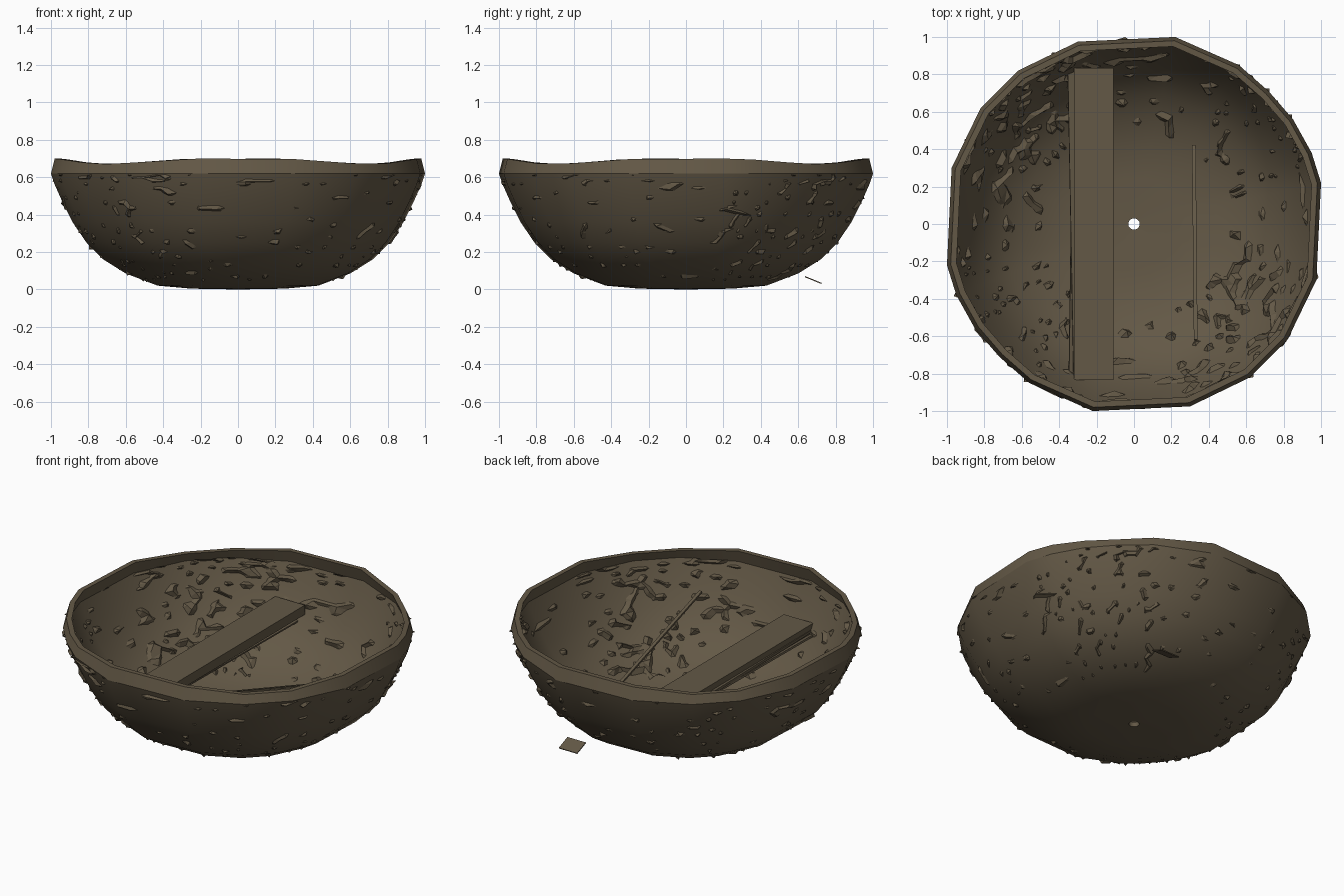
import bpy, bmesh, math, random
from mathutils import Vector, Matrix

if "Cube" in bpy.data.objects:
    bpy.data.objects.remove(bpy.data.objects["Cube"])

random.seed(4)
wood = bpy.data.materials.new("weathered brown")
wood.diffuse_color = (0.125, 0.098, 0.061, 1)
wood.use_nodes = True
wood.node_tree.nodes["Principled BSDF"].inputs["Base Color"].default_value = wood.diffuse_color

# Rim outline (half, the rest is the same turned by 180 degrees) and wall section
half = [(1, .22), (.95, .38), (.85, .56), (.72, .71), (.56, .85), (.22, 1),
        (-.30, .975), (-.62, .82), (-.82, .62)]
half = half[:6] + half[6:] + [(-.975, .30)]
outline = [Vector(p) for p in half] + [-Vector(p) for p in half]
N = len(outline)
section = [Vector(p) for p in [(.03, 0), (.25, .004), (.43, .02), (.6, .085), (.72, .16),
           (.81, .25), (.885, .36), (.94, .47), (.98, .56), (1, .62), (.98, .70)]]


def wall_point(u, v, d=0.0):
    """Point on the wall: u round the rim, v up the section, d outward."""
    i = int(u) % N
    xy = outline[i].lerp(outline[(i + 1) % N], u % 1)
    j = min(int(v), len(section) - 2)
    a, b = section[j], section[j + 1]
    p = a.lerp(b, v - j)
    t = (b - a).normalized()
    r, z = p.x + t.y * d, p.y - t.x * d
    if v >= len(section) - 1:          # rim dips at the diagonals
        z = p.y - .03 * abs(math.sin(2 * math.atan2(xy.y, xy.x))) ** 4
    return Vector((xy.x * r, xy.y * r, max(z, 0)))


def finish(name, bm, smooth=False):
    me = bpy.data.meshes.new(name)
    bm.to_mesh(me)
    bm.free()
    ob = bpy.data.objects.new(name, me)
    bpy.context.collection.objects.link(ob)
    me.materials.append(wood)
    if smooth:
        bpy.context.view_layer.objects.active = ob
        ob.select_set(True)
        bpy.ops.object.shade_smooth_by_angle(angle=math.radians(28))
        ob.select_set(False)
    return ob


def loft(bm, rows, close_ends):
    rows = [[bm.verts.new(p) for p in row] for row in rows]
    if close_ends:
        rows.append(rows[0])
    for a, b in zip(rows, rows[1:]):
        n = len(a)
        for i in range(n):
            k = (i + 1) % n
            bm.faces.new((a[i], a[k], b[k], b[i]))


# Bowl hull: outer wall up, over the rim, inner wall down to a tiny centre hole
M = len(section)
bm = bmesh.new()
rows = [[wall_point(i, v) for i in range(N)] for v in range(M)]
rows += [[wall_point(i, v, -.032) for i in range(N)] for v in range(M - 1, -1, -1)]
for row in rows[M + M - 1:]:
    for i, p in enumerate(row):
        p.x, p.y, p.z = outline[i].x * .03, outline[i].y * .03, .03
for v in range(1, M):                  # keep the floor above the outer skin
    for i, p in enumerate(rows[2 * M - 1 - v]):
        p.z = max(p.z, .03, rows[v][i].z)
loft(bm, rows, True)
bmesh.ops.recalc_face_normals(bm, faces=bm.faces)
finish("bowl_hull", bm, True)

# Jagged core: spiky layer in the wall that breaks through on both sides
bm = bmesh.new()
cols, levels = 110, 24
rows = []
for k in range(levels):
    v = 2.5 + (M - 4.6) * k / (levels - 1)
    row = []
    for i in range(cols):
        u = (i + .5 * (k % 2)) * N / cols
        s = math.sin(2 * math.atan2(*reversed(wall_point(u, v).to_2d())))
        q = random.random()
        d = -.016
        if q < .09 + .08 * max(0, s):
            d = random.uniform(.006, .018)
        elif q > .90 - .16 * max(0, -s):
            d = random.uniform(-.060, -.042)
        row.append(wall_point(u + random.uniform(-.05, .05), v, d))
    rows.append(row)
loft(bm, rows, False)
bmesh.ops.triangulate(bm, faces=bm.faces)
bmesh.ops.recalc_face_normals(bm, faces=bm.faces)
finish("jagged_wall_core", bm)


def board(name, centre, size, rot=Matrix()):
    bm = bmesh.new()
    bmesh.ops.create_cube(bm, size=1, matrix=Matrix.Translation(centre) @ rot @
                          Matrix.Diagonal((*size, 1)))
    return finish(name, bm)


# Bench with thin slats fanned beneath it
board("bench", (-.215, 0, .40), (.21, 1.67, .06))
board("bench_slat_upper", (-.245, .01, .375), (.19, 1.66, .015),
      Matrix.Rotation(math.radians(1.1), 4, 'Z') @ Matrix.Rotation(math.radians(8), 4, 'Y'))
board("bench_slat_lower", (-.245, 0, .35), (.19, 1.62, .012),
      Matrix.Rotation(math.radians(-.8), 4, 'Z') @ Matrix.Rotation(math.radians(14), 4, 'Y'))

# Thin slanting pole
a, b = Vector((.33, -.62, .54)), Vector((.32, .42, .20))
board("slanting_pole", (a + b) / 2, (.02, .012, (b - a).length),
      (b - a).to_track_quat('Z', 'Y').to_matrix().to_4x4())

# Loose chip below the hull
board("loose_chip", (.33, .68, .05), (.13, .095, .006),
      Matrix.Rotation(math.radians(-22), 4, 'X'))
